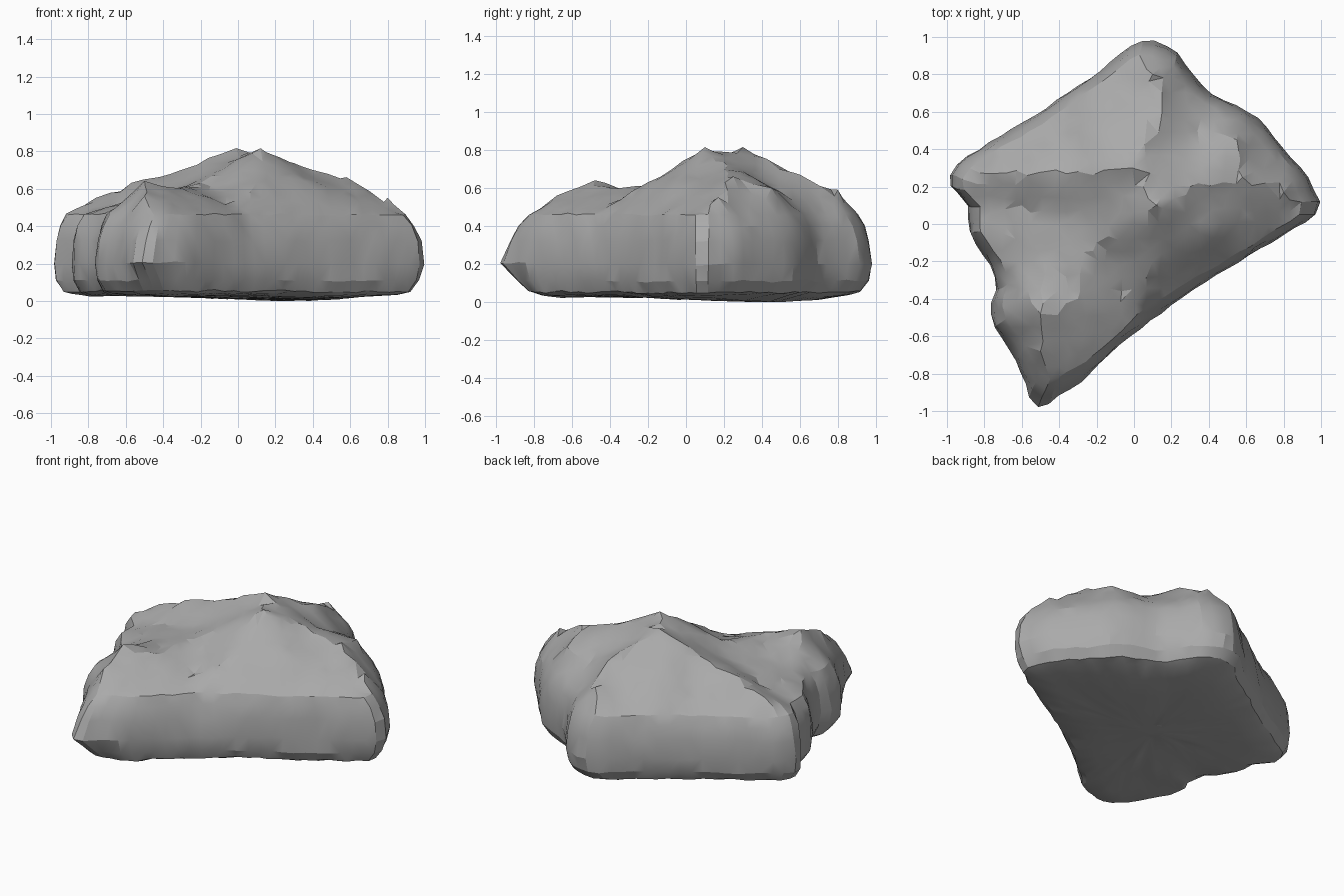
import bpy
import bmesh
import random
from mathutils import Vector, noise
from mathutils.bvhtree import BVHTree
from mathutils.geometry import delaunay_2d_cdt

random.seed(4)
cube = bpy.data.objects.get("Cube")
if cube:
    bpy.data.objects.remove(cube, do_unlink=True)

CENTRE = Vector((-0.1, 0.05))
TIP = Vector((-0.49, -0.98))
FRONT = Vector((0.2, -0.98))
SAG = Vector((0.25, 0.4))
SEGMENTS = 84
CELL = 0.07

# Plan outline of the boulder, counterclockwise
OUTLINE = [
    (.99, .12), (.92, .27), (.72, .5), (.64, .59), (.4, .7), (.34, .76),
    (.22, .93), (.09, .985), (0, .97), (-.18, .82), (-.55, .57), (-.9, .36),
    (-.97, .3), (-1, .22), (-.89, .1), (-.88, -.05), (-.75, -.25),
    (-.73, -.35), (-.77, -.45), (-.75, -.56), (-.65, -.69), (-.55, -.94),
    (-.49, -.99), (-.4, -.92), (-.28, -.84), (.05, -.54), (.4, -.3),
    (.75, -.09), (.97, .04),
]

# Peaks, ridges and valleys of the upper surface
CREST = [
    (.12, .1, .825), (-.01, .3, .825), (.05, .2, .8), (.3, .2, .745),
    (.58, .25, .67), (.8, .17, .56), (.55, .45, .61), (.34, .5, .59),
    (.15, .6, .68), (.1, .8, .6), (-.2, .5, .66), (-.5, .35, .62),
    (-.3, .28, .71), (-.57, .26, .64), (-.76, .27, .56), (-.6, .1, .54),
    (-.7, -.05, .51), (-.35, .02, .6), (-.2, -.1, .64), (-.45, -.22, .58),
    (-.5, -.48, .65), (-.62, -.3, .53), (-.3, -.4, .61), (-.5, -.68, .57),
    (.1, -.2, .64), (.35, -.05, .65), (.6, .05, .58),
]

# Side wall rings from the ground up, as (scale, height)
WALL = [(.88, .045), (.94, .06), (.985, .12), (1, .21), (.985, .33),
        (.96, .41), (.92, .47)]
WAIST = .21


def resample(points, count):
    """Space points evenly along a closed loop."""
    pts = [Vector(p) for p in points]
    pairs = list(zip(pts, pts[1:] + pts[:1]))
    step = sum((b - a).length for a, b in pairs) / count
    result, travel = [], 0.0
    for a, b in pairs:
        length = (b - a).length
        while travel < length and len(result) < count:
            result.append(a.lerp(b, travel / length))
            travel += step
        travel -= length
    return result


def wall_point(p, scale, z):
    """Lean the front face back and pinch the pointed front corner."""
    lean = max(0, (p - CENTRE).normalized().dot(FRONT)) ** 2
    tip = max(0, 1 - (p - TIP).length / .3)
    if z > WAIST:
        scale -= (lean * .025 + tip * .04) * (z - WAIST) * 4
    else:
        scale -= tip * .08 * min(1, (WAIST - z) * 10)
    return (CENTRE + (p - CENTRE) * scale).to_3d() + Vector((0, 0, z))


def rough(co, amount):
    """Chip the stone with coarse noise and a little jitter."""
    shift = noise.noise_vector(co * 5) * amount
    return co + shift + Vector([random.uniform(-amount, amount) for _ in range(3)]) * .5


def underside(p, scale):
    """Point on the belly, sagging to the ground at its heaviest spot."""
    co = CENTRE + (p - CENTRE) * scale
    sag = max(0, 1 - (co - SAG).length / .7)
    return rough(Vector((*co, .035 - .03 * sag)), .005)


outline = resample(OUTLINE, SEGMENTS)
border = [(i, (i + 1) % SEGMENTS) for i in range(SEGMENTS)]
bm = bmesh.new()


def bridge(lower, upper):
    for i, j in border:
        bm.faces.new((lower[i], lower[j], upper[j], upper[i]))


# Steep rounded side walls
rings = [[bm.verts.new(rough(wall_point(p, s, z), .01)) for p in outline]
         for s, z in WALL]
for lower, upper in zip(rings, rings[1:]):
    bridge(lower, upper)
rim = rings[-1]

# Guide surface through the crest points and the rim, for heights
guide = [v.co.copy() for v in rim] + [Vector(c) for c in CREST]
flat = delaunay_2d_cdt([g.xy for g in guide], [], [], 0, 1e-5)
surface = BVHTree.FromPolygons([guide[src[0]] for src in flat[3]], flat[2])

# Ridged upper surface, filled with loosely gridded points inside the rim
top = guide[:]
steps = range(-14, 15)
for cell in [Vector((x, y)) * CELL for x in steps for y in steps]:
    spot = cell + Vector((random.uniform(-.2, .2), random.uniform(-.2, .2))) * CELL
    hit = surface.ray_cast(Vector((*spot, 2)), Vector((0, 0, -1)))[0]
    if hit and min((hit.xy - g.xy).length for g in guide) > CELL * .5:
        top.append(rough(hit, .01))
fill = delaunay_2d_cdt([t.xy for t in top], border, [], 1, 1e-5)
corners = {}
for face in fill[2]:
    for k in face:
        src = fill[3][k][0]
        if k not in corners:
            corners[k] = rim[src] if src < SEGMENTS else bm.verts.new(top[src])
    bm.faces.new([corners[k] for k in face])

# Nearly flat belly
belly = rings[0]
for scale in (.7, .5, .3, .1):
    inner = [bm.verts.new(underside(p, scale)) for p in outline]
    bridge(inner, belly)
    belly = inner
bm.faces.new(belly)

# Merge the tightest facets and rest the stone on the ground
bmesh.ops.remove_doubles(bm, verts=bm.verts[:], dist=.02)
bmesh.ops.triangulate(bm, faces=bm.faces[:])
bmesh.ops.recalc_face_normals(bm, faces=bm.faces[:])
lowest = min(v.co.z for v in bm.verts)
for v in bm.verts:
    v.co.z -= lowest

mesh = bpy.data.meshes.new("boulder")
bm.to_mesh(mesh)
bm.free()
boulder = bpy.data.objects.new("boulder", mesh)
bpy.context.collection.objects.link(boulder)

# Plain grey stone
stone = bpy.data.materials.new("grey stone")
stone.use_nodes = True
grey = (.4, .4, .4, 1)
stone.diffuse_color = grey
stone.node_tree.nodes["Principled BSDF"].inputs["Base Color"].default_value = grey
mesh.materials.append(stone)

# Soft facets with crisp chips
bpy.context.view_layer.objects.active = boulder
boulder.select_set(True)
bpy.ops.object.shade_smooth_by_angle(angle=.35)
